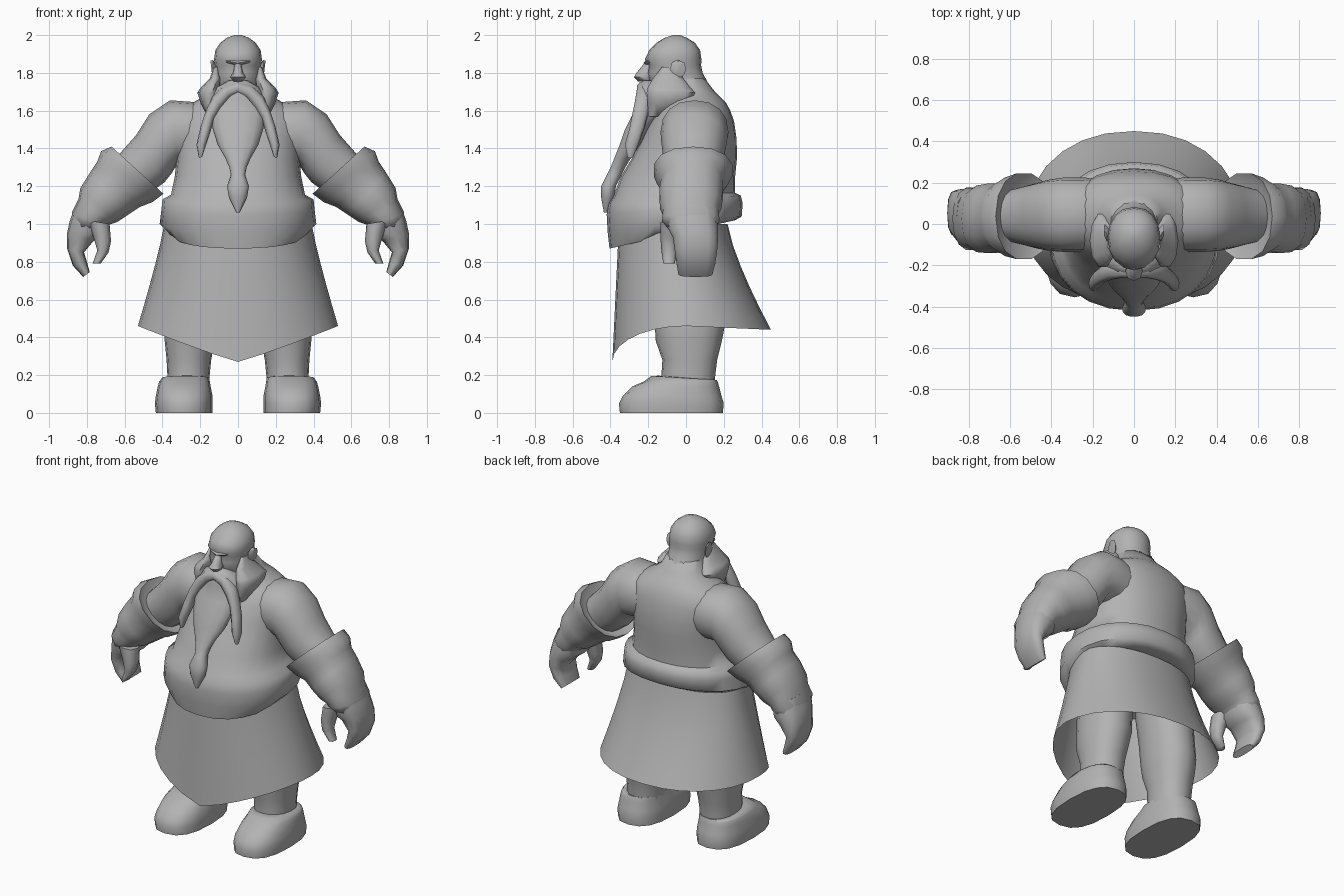
import bpy, bmesh, math
from math import sin, cos, pi

mat = bpy.data.materials.new("plain grey")
mat.diffuse_color = (0.45, 0.45, 0.45, 1)


def oval(c, u, v, n, k=1.0):
    """Ring of points around c; k below 1 makes it squarer."""
    pts = []
    for i in range(n):
        t = 2 * pi * i / n
        a = math.copysign(abs(cos(t)) ** k, cos(t))
        b = math.copysign(abs(sin(t)) ** k, sin(t))
        pts.append([c[j] + u[j] * a + v[j] * b for j in range(3)])
    return pts


def flat(z, hw, yf, yb, cx=0, tilt=0, n=16, k=0.9):
    """Level ring: height, half width, front and back y, centre x, back lift."""
    return oval((cx, (yf + yb) / 2, z), (hw, 0, 0), (0, (yb - yf) / 2, tilt), n, k)


def limb(xa, za, xb, zb, yf, yb, n=12, k=0.9):
    """Ring spanning two outline points seen from the front."""
    return oval(((xa + xb) / 2, (yf + yb) / 2, (za + zb) / 2),
                ((xa - xb) / 2, 0, (za - zb) / 2), (0, (yb - yf) / 2, 0), n, k)


def loft(name, rings, mirror=False, caps=True, angle=60):
    bm = bmesh.new()
    vs = [[bm.verts.new(p) for p in r] for r in rings]
    n = len(vs[0])
    for a, b in zip(vs, vs[1:]):
        for i in range(n):
            bm.faces.new((a[i], a[(i + 1) % n], b[(i + 1) % n], b[i]))
    if caps:
        bm.faces.new(vs[0])
        bm.faces.new(vs[-1])
    bmesh.ops.recalc_face_normals(bm, faces=bm.faces)
    me = bpy.data.meshes.new(name)
    bm.to_mesh(me)
    bm.free()
    me.materials.append(mat)
    ob = bpy.data.objects.new(name, me)
    bpy.context.collection.objects.link(ob)
    bpy.ops.object.select_all(action='DESELECT')
    ob.select_set(True)
    bpy.context.view_layer.objects.active = ob
    bpy.ops.object.shade_smooth_by_angle(angle=math.radians(angle))
    if mirror:
        ob.modifiers.new("mirror", 'MIRROR')
    return ob


# Torso with overhanging belly, belt roll and sloping neck
loft("torso", [flat(*r, n=24) for r in (
    (0.965, 0.30, -0.30, 0.20, 0, 0.055),
    (0.945, 0.35, -0.405, 0.26, 0, 0.075),
    (1.00, 0.415, -0.415, 0.295, 0, 0.04),
    (1.08, 0.405, -0.42, 0.30, 0, 0.03),
    (1.13, 0.40, -0.41, 0.29, 0, 0.02),
    (1.155, 0.355, -0.385, 0.26, 0, 0.01),
    (1.25, 0.335, -0.345, 0.26),
    (1.35, 0.325, -0.285, 0.27),
    (1.45, 0.33, -0.235, 0.268),
    (1.54, 0.335, -0.19, 0.255),
    (1.60, 0.31, -0.15, 0.235),
    (1.645, 0.235, -0.12, 0.21),
    (1.675, 0.18, -0.11, 0.18),
    (1.71, 0.14, -0.10, 0.145),
    (1.77, 0.115, -0.10, 0.10))])

# Skirt: open shell whose hem drops to a point at the front
skirt = []
for f in (0, 0.2, 0.4, 0.6, 0.8, 1):
    ring = []
    for i in range(28):
        c, s = cos(2 * pi * i / 28), sin(2 * pi * i / 28)
        wide = math.copysign(abs(c) ** 0.9, c)
        hem = 0.27 + 0.19 * abs(wide) ** 1.1 if s < 0 else 0.46 - 0.02 * s
        depth = 0.22 + 0.23 * f ** 1.3 if s > 0 else 0.355 + 0.035 * f
        ring.append(((0.39 + 0.14 * f ** 1.15) * wide, depth * s, 1.0 + (hem - 1.0) * f))
    skirt.append(ring)
loft("skirt", skirt, caps=False)

# Legs and shoes
loft("leg", [flat(z, hw, yf, yb, cx) for z, hw, yf, yb, cx in (
    (0.08, 0.11, -0.12, 0.15, 0.265), (0.20, 0.112, -0.13, 0.155, 0.262),
    (0.28, 0.118, -0.125, 0.165, 0.26), (0.38, 0.132, -0.16, 0.19, 0.256),
    (0.46, 0.14, -0.165, 0.205, 0.25), (0.60, 0.14, -0.17, 0.20, 0.24),
    (0.78, 0.15, -0.17, 0.20, 0.22), (0.95, 0.15, -0.15, 0.16, 0.20))], mirror=True)
loft("shoe", [flat(z, hw, yf, yb, cx, t, k=0.78) for z, hw, yf, yb, cx, t in (
    (0.0, 0.15, -0.35, 0.195, 0.285, 0), (0.05, 0.153, -0.355, 0.20, 0.287, 0),
    (0.09, 0.15, -0.335, 0.188, 0.285, 0.0), (0.14, 0.14, -0.285, 0.175, 0.285, 0.0),
    (0.165, 0.134, -0.225, 0.168, 0.283, 0.0), (0.185, 0.125, -0.185, 0.162, 0.278, -0.01),
    (0.185, 0.105, -0.145, 0.155, 0.27, -0.012))], mirror=True)

# Bare upper arms, sunk into the chest
loft("upper_arm", [limb(*r, n=16) for r in (
    (0.08, 1.60, 0.14, 1.34, -0.09, 0.20), (0.22, 1.645, 0.25, 1.32, -0.135, 0.225),
    (0.36, 1.655, 0.32, 1.32, -0.135, 0.225), (0.47, 1.58, 0.35, 1.27, -0.13, 0.215),
    (0.54, 1.47, 0.39, 1.22, -0.12, 0.20), (0.62, 1.38, 0.46, 1.17, -0.10, 0.18),
    (0.70, 1.30, 0.54, 1.12, -0.08, 0.16))], mirror=True)

# Gauntlets with a turned cuff
loft("gauntlet", [limb(*r, n=14) for r in (
    (0.645, 1.345, 0.455, 1.17, -0.12, 0.19), (0.67, 1.41, 0.395, 1.16, -0.175, 0.25),
    (0.725, 1.385, 0.455, 1.115, -0.16, 0.23), (0.745, 1.33, 0.52, 1.09, -0.135, 0.20),
    (0.785, 1.27, 0.58, 1.05, -0.145, 0.20), (0.835, 1.19, 0.64, 1.01, -0.14, 0.19),
    (0.845, 1.13, 0.685, 0.995, -0.125, 0.175), (0.88, 1.06, 0.70, 0.985, -0.13, 0.18),
    (0.88, 1.0, 0.74, 0.95, -0.09, 0.15))], mirror=True)
loft("fingers", [limb(*r, k=0.75) for r in (
    (0.86, 1.10, 0.70, 1.02, -0.10, 0.16), (0.89, 1.02, 0.71, 0.95, -0.10, 0.17),
    (0.905, 0.95, 0.765, 0.91, -0.07, 0.17), (0.905, 0.87, 0.815, 0.85, -0.06, 0.165),
    (0.875, 0.78, 0.80, 0.80, -0.05, 0.155), (0.82, 0.72, 0.785, 0.745, -0.04, 0.14))],
    mirror=True)
loft("thumb", [limb(*r, n=8) for r in (
    (0.80, 1.02, 0.68, 1.0, -0.135, 0.0), (0.765, 0.93, 0.672, 0.91, -0.135, -0.03),
    (0.745, 0.86, 0.685, 0.85, -0.13, -0.045), (0.77, 0.79, 0.727, 0.79, -0.12, -0.06))],
    mirror=True)

# Head and face
loft("head", [flat(*r) for r in (
    (1.60, 0.13, -0.12, 0.16), (1.70, 0.125, -0.16, 0.14), (1.75, 0.12, -0.195, 0.115),
    (1.80, 0.122, -0.205, 0.088), (1.84, 0.122, -0.197, 0.08), (1.87, 0.127, -0.218, 0.082),
    (1.92, 0.12, -0.195, 0.075), (1.96, 0.093, -0.155, 0.047), (1.985, 0.06, -0.115, 0.005),
    (2.0, 0.02, -0.07, -0.03))])
loft("nose", [flat(*r, n=8) for r in (
    (1.855, 0.016, -0.218, -0.17), (1.80, 0.026, -0.262, -0.17),
    (1.778, 0.042, -0.275, -0.18), (1.755, 0.025, -0.255, -0.18))])
loft("brow", [limb(*r, n=8) for r in (
    (0.0, 1.866, 0.0, 1.838, -0.225, -0.17), (0.055, 1.874, 0.055, 1.850, -0.209, -0.15),
    (0.10, 1.88, 0.10, 1.865, -0.15, -0.10))], mirror=True)
loft("ear", [limb(*r, n=8) for r in (
    (0.115, 1.84, 0.115, 1.77, -0.08, -0.03), (0.132, 1.868, 0.13, 1.765, -0.085, -0.01),
    (0.146, 1.865, 0.136, 1.78, -0.065, 0.0))], mirror=True)

# Beard, flared sideburns and hanging moustache
loft("beard", [flat(*r, n=14) for r in (
    (1.76, 0.05, -0.23, -0.15), (1.725, 0.11, -0.252, -0.10), (1.66, 0.152, -0.25, -0.08),
    (1.58, 0.15, -0.285, -0.12), (1.50, 0.133, -0.325, -0.19), (1.42, 0.108, -0.352, -0.24),
    (1.35, 0.068, -0.38, -0.29), (1.30, 0.046, -0.40, -0.32), (1.26, 0.038, -0.42, -0.34),
    (1.20, 0.058, -0.45, -0.37), (1.14, 0.048, -0.45, -0.38), (1.06, 0.008, -0.435, -0.415))])
loft("sideburn", [flat(*r, n=10, k=1) for r in (
    (1.83, 0.012, -0.13, -0.06, 0.115), (1.77, 0.03, -0.18, -0.01, 0.12),
    (1.72, 0.055, -0.21, 0.03, 0.145), (1.695, 0.06, -0.215, 0.055, 0.155),
    (1.64, 0.05, -0.21, 0.03, 0.148), (1.57, 0.02, -0.20, -0.10, 0.14))], mirror=True)
loft("moustache", [limb(*r, n=10) for r in (
    (0.0, 1.755, 0.0, 1.69, -0.262, -0.18), (0.07, 1.735, 0.045, 1.665, -0.262, -0.18),
    (0.135, 1.675, 0.09, 1.61, -0.272, -0.18), (0.17, 1.60, 0.125, 1.56, -0.285, -0.20),
    (0.197, 1.52, 0.145, 1.49, -0.30, -0.22), (0.22, 1.42, 0.168, 1.42, -0.325, -0.25),
    (0.207, 1.35, 0.19, 1.355, -0.31, -0.28))], mirror=True)
